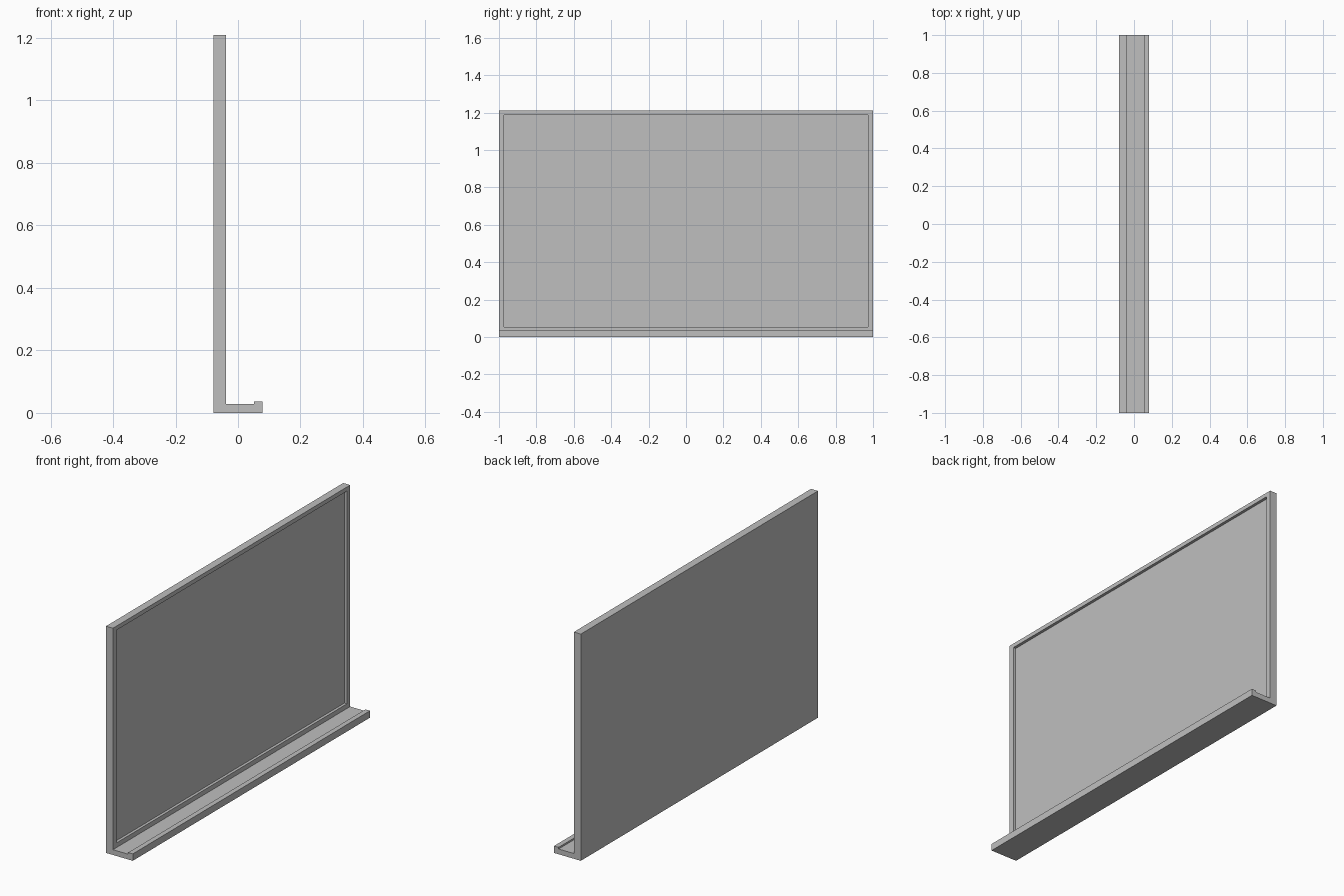
import bpy, bmesh
from mathutils import Vector

cube = bpy.data.objects.get("Cube")
if cube:
    bpy.data.objects.remove(cube, do_unlink=True)

# Single plain grey
grey = bpy.data.materials.new("light_grey")
grey.use_nodes = True
colour = (0.52, 0.52, 0.52, 1)
grey.diffuse_color = colour
grey.node_tree.nodes["Principled BSDF"].inputs["Base Color"].default_value = colour

HALF = 1.0           # half length along y
BACK, FACE = -0.079, -0.038
LIP, EDGE = 0.052, 0.079
TOP, TRAY, LIP_TOP = 1.21, 0.028, 0.037
SIDE_RIM, TOP_RIM, LOW_RIM = 0.028, 0.022, 0.025
RECESS = 0.015

# Board frame and tray: one end profile extruded along the length
profile = [(BACK, 0), (EDGE, 0), (EDGE, LIP_TOP), (LIP, LIP_TOP),
           (LIP, TRAY), (FACE, TRAY), (FACE, TOP), (BACK, TOP)]
bm = bmesh.new()
end = bm.faces.new([bm.verts.new((x, -HALF, z)) for x, z in profile])
ext = bmesh.ops.extrude_face_region(bm, geom=[end])
new_verts = [g for g in ext["geom"] if isinstance(g, bmesh.types.BMVert)]
bmesh.ops.translate(bm, vec=(0, 2 * HALF, 0), verts=new_verts)
bmesh.ops.recalc_face_normals(bm, faces=bm.faces[:])

# Writing surface: inset in the front of the board and sunk behind the rim
board = max((f for f in bm.faces if f.normal.x > 0.9), key=lambda f: f.calc_area())
bmesh.ops.inset_individual(bm, faces=[board], thickness=LOW_RIM)
for v in board.verts:
    v.co.y = (HALF - SIDE_RIM) * (1 if v.co.y > 0 else -1)
    v.co.z = TOP - TOP_RIM if v.co.z > TOP / 2 else TRAY + LOW_RIM
sunk = bmesh.ops.extrude_discrete_faces(bm, faces=[board])["faces"][0]
rim = [v for v in bm.verts if v not in sunk.verts[:]]
bmesh.ops.translate(bm, vec=Vector((-RECESS, 0, 0)), verts=sunk.verts[:])
bmesh.ops.recalc_face_normals(bm, faces=bm.faces[:])

mesh = bpy.data.meshes.new("board_with_tray")
bm.to_mesh(mesh)
bm.free()
mesh.materials.append(grey)
bpy.context.collection.objects.link(bpy.data.objects.new("board_with_tray", mesh))
